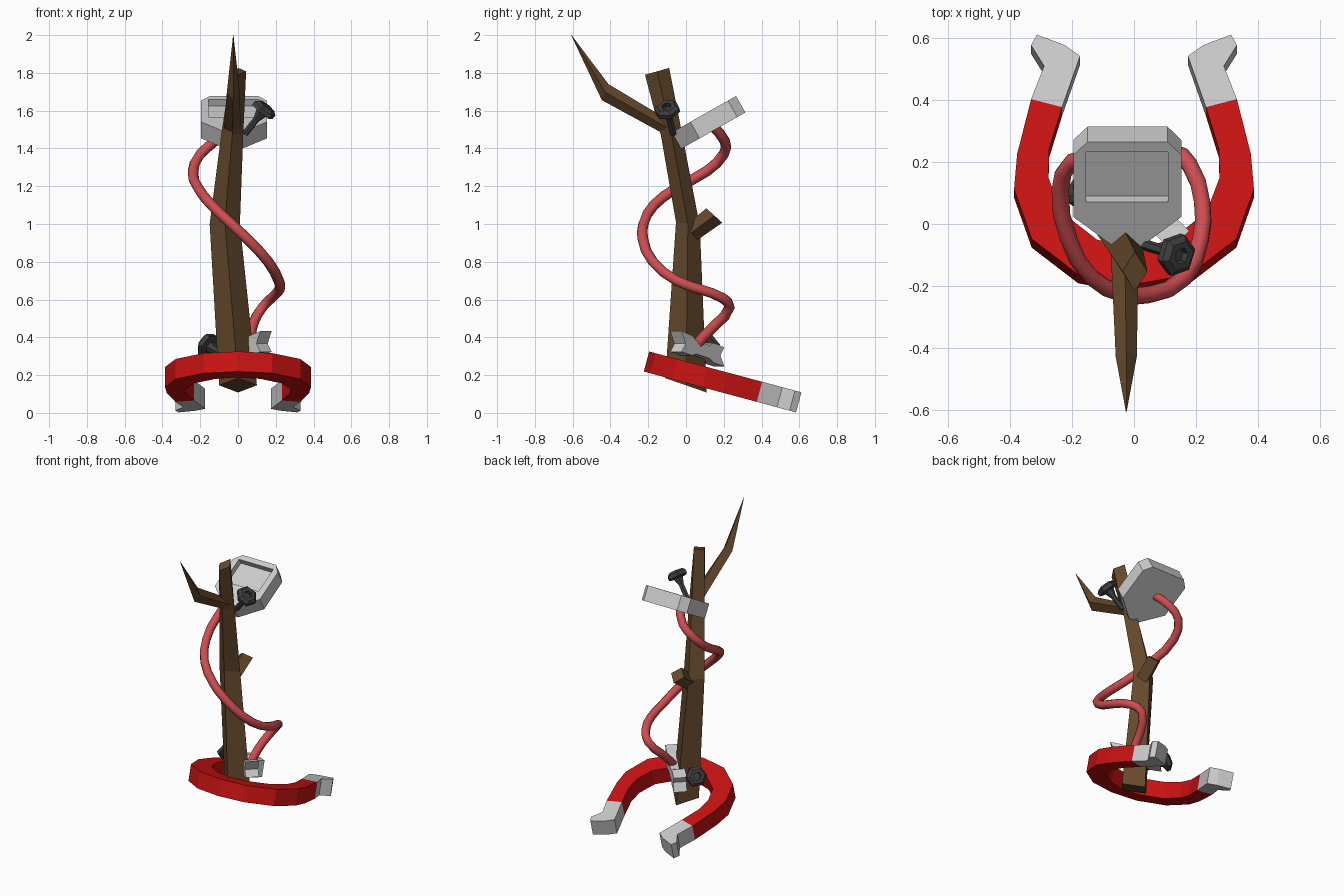
import bpy, bmesh, math
from mathutils import Vector

if "Cube" in bpy.data.objects:
    bpy.data.objects.remove(bpy.data.objects["Cube"])


def material(name, rgb):
    m = bpy.data.materials.new(name)
    m.diffuse_color = (*rgb, 1)
    m.use_nodes = True
    m.node_tree.nodes["Principled BSDF"].inputs["Base Color"].default_value = m.diffuse_color
    return m


WOOD = material("wood", (0.13, 0.065, 0.025))
RED = material("red paint", (0.58, 0.006, 0.006))
CABLE = material("cable red", (0.62, 0.075, 0.08))
DARK = material("dark metal", (0.05, 0.05, 0.052))


def loft(name, rings, mat=None):
    """Join equal-sized rings of points with quads and cap both ends."""
    bm = bmesh.new()
    loops = [[bm.verts.new(p) for p in r] for r in rings]
    n = len(loops[0])
    for a, b in zip(loops, loops[1:]):
        for i in range(n):
            bm.faces.new((a[i], a[(i + 1) % n], b[(i + 1) % n], b[i]))
    bm.faces.new(loops[0][::-1])
    bm.faces.new(loops[-1])
    bmesh.ops.recalc_face_normals(bm, faces=bm.faces)
    me = bpy.data.meshes.new(name)
    bm.to_mesh(me)
    bm.free()
    ob = bpy.data.objects.new(name, me)
    bpy.context.collection.objects.link(ob)
    if mat:
        me.materials.append(mat)
    return ob


def prism(name, pts, offset, mat=None):
    o = Vector(offset)
    return loft(name, [[Vector(p) for p in pts], [Vector(p) + o for p in pts]], mat)


def diamond(c, rx, vy, vz):
    c, u, v = Vector(c), Vector((rx, 0, 0)), Vector((0, vy, vz))
    return [c + u, c + v, c - u, c - v]


# Wooden stick with two side branches
loft("stick", [diamond((0, 0, .146), .1, .11, -.038),
               diamond((-.07, .01, 1.0), .08, .063, -.01),
               diamond((-.03, -.078, 1.48), .058, .055, .01),
               diamond((.003, -.153, 1.808), .04, .064, .018)], WOOD)
loft("front_branch", [diamond((-.03, -.09, 1.505), .045, .005, .04),
                      diamond((-.025, -.428, 1.698), .034, .0175, .0425),
                      diamond((-.025, -.607, 2.0), .001, .001, 0)], WOOD)
loft("back_branch", [diamond((-.05, .03, .955), .05, -.03, .04),
                     diamond((-.04, .15, 1.045), .05, -.042, .038)], WOOD)

# Horseshoe magnet lying on a 15 degree slope
TILT = math.radians(15)
DOWN = (0, -.11 * math.sin(TILT), -.11 * math.cos(TILT))


def on_slope(pts):
    return [(x, y, .325 - math.tan(TILT) * (y + .195)) for x, y in pts]


outer = [(.332, .403), (.377, .226), (.387, .113), (.33, -.048), (.18, -.163)]
inner = [(.232, .377), (.274, .242), (.276, .15), (.235, .04), (.12, -.05)]


def flip(pts):
    return [(-x, y) for x, y in pts]


prism("magnet_body", on_slope(outer + [(0, -.195)] + flip(outer[::-1])
      + flip(inner) + [(0, -.083)] + inner[::-1]), DOWN, RED)
pole = [(.332, .403), (.29, .51), (.332, .577), (.313, .611),
        (.223, .577), (.174, .542), (.232, .377)]
for side, pts in (("right", pole), ("left", flip(pole))):
    prism("magnet_pole_" + side, on_slope(pts), DOWN)

# Tilted plate with a rectangular recess
N = Vector((0, -math.sin(math.radians(29.5)), math.cos(math.radians(29.5))))


def on_plate(pts, lift=0):
    return [Vector((x, y, 1.485 + math.tan(math.radians(29.5)) * (y + .075))) + N * lift
            for x, y in pts]


plate = prism("plate", on_plate([(-.062, -.075), (.02, -.075), (.153, .023), (.153, .222),
              (.108, .265), (-.15, .265), (-.196, .222), (-.196, .023)]), N * -.1)
cutter = prism("recess_cutter", on_plate([(-.155, .07), (.11, .07), (.11, .232),
               (-.155, .232)], .05), N * -.09)
cutter.location = -N * .05 + N * .05 + Vector((0, .025, -.0435)) + N * .05
cutter.hide_render = True
mod = plate.modifiers.new("recess", "BOOLEAN")
mod.operation, mod.object, mod.solver = "DIFFERENCE", cutter, "EXACT"
bpy.context.view_layer.objects.active = plate
bpy.ops.object.modifier_apply(modifier="recess")
bpy.data.objects.remove(cutter)


# Hexagonal socket bolts
def bolt(name, pos, direction):
    profile = [(.018, -.17), (.018, -.07), (.034, -.025), (.069, -.018),
               (.069, .006), (.05, .022), (.027, .022), (.027, -.005)]
    rings = [[(r * math.cos(i * math.pi / 3), r * math.sin(i * math.pi / 3), h)
              for i in range(6)] for r, h in profile]
    ob = loft(name, rings, DARK)
    ob.location = pos
    ob.rotation_euler = Vector(direction).to_track_quat("Z", "Y").to_euler()


bolt("upper_bolt", (.14, -.1, 1.608), (.61, -.19, .77))
bolt("lower_bolt", (-.165, .12, .36), (-.7, .5, .42))

# Notched metal clamp along the back right face of the stick
bone = [(.16, .06), (.13, 0), (.16, -.05), (.08, -.05), (.05, -.035), (-.05, -.035),
        (-.08, -.05), (-.16, -.05), (-.13, 0), (-.16, .05), (-.08, .055),
        (-.05, .035), (.05, .035), (.08, .055)]
s = math.sqrt(.5)
prism("clamp", [(.035 + a * s - .03, .06 - a * s - .03, .335 + h + a * .24)
                for a, h in bone], (.06, .06, 0))

# Cable winding around the stick
path = [(-.05, .14, 1.52), (-.12, .205, 1.44), (-.2, .2, 1.37), (-.238, .11, 1.28),
        (-.21, -.05, 1.19), (-.14, -.17, 1.1), (-.035, -.225, 1.0), (.05, -.228, .92),
        (.16, -.175, .8), (.215, -.05, .7), (.22, .07, .655), (.18, .19, .61),
        (.13, .23, .56), (.08, .16, .47), (.065, .09, .4), (.06, .05, .35)]
cu = bpy.data.curves.new("cable", "CURVE")
cu.dimensions = "3D"
cu.bevel_depth, cu.bevel_resolution, cu.use_fill_caps = .028, 2, True
cu.resolution_u = 2
sp = cu.splines.new("BEZIER")
sp.bezier_points.add(len(path) - 1)
for bp, p in zip(sp.bezier_points, path):
    bp.co = p
    bp.handle_left_type = bp.handle_right_type = "AUTO"
cable = bpy.data.objects.new("cable", cu)
bpy.context.collection.objects.link(cable)
cu.materials.append(CABLE)
bpy.ops.object.select_all(action="DESELECT")
cable.select_set(True)
bpy.context.view_layer.objects.active = cable
bpy.ops.object.convert(target="MESH")
bpy.ops.object.shade_smooth_by_angle(angle=math.radians(50))
